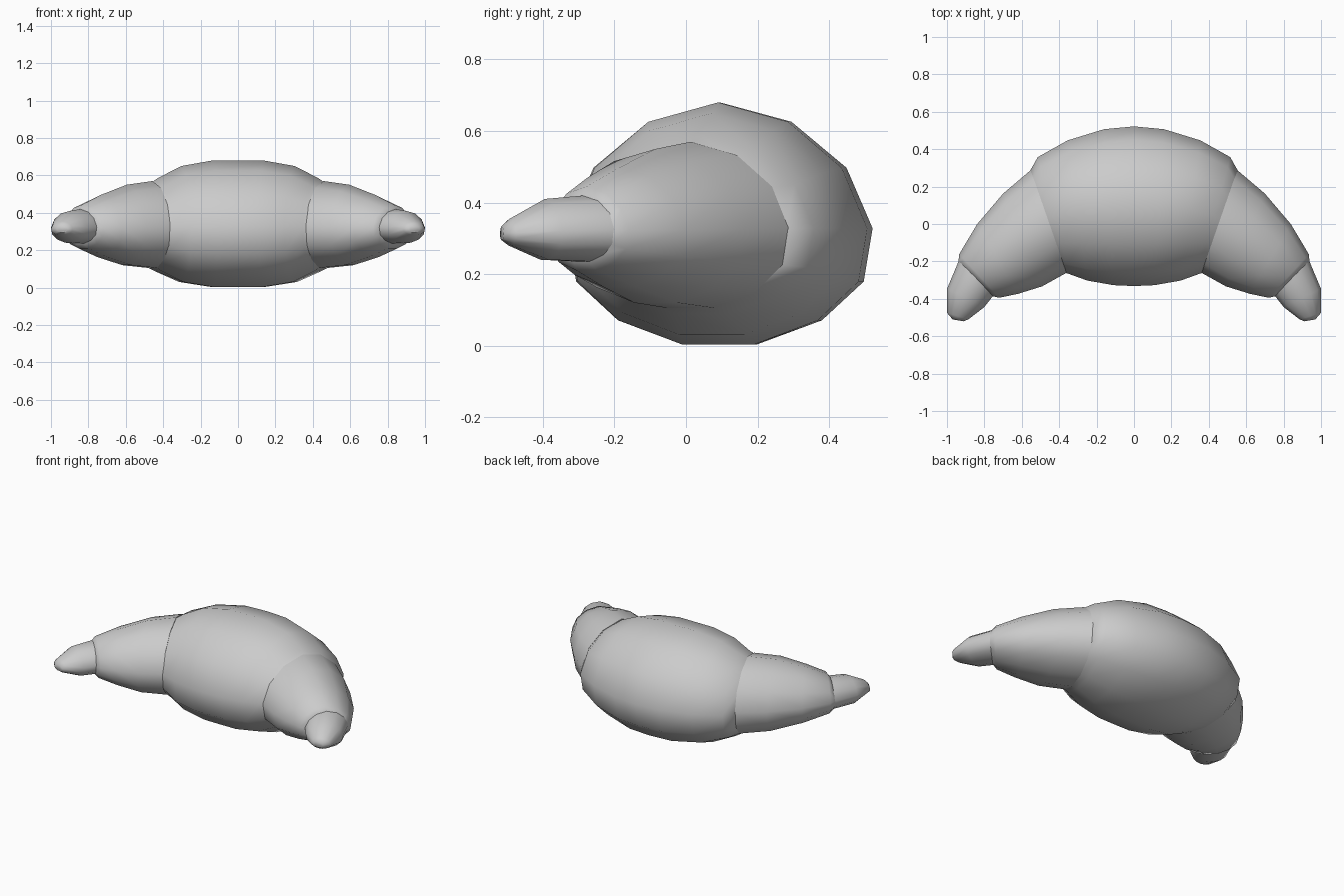
import bpy
import bmesh
import math
from mathutils import Vector

cube = bpy.data.objects.get("Cube")
if cube:
    bpy.data.objects.remove(cube)

dough = bpy.data.materials.new("pale_grey_dough")
dough.use_nodes = True
dough.diffuse_color = (0.6, 0.6, 0.6, 1)
dough.node_tree.nodes["Principled BSDF"].inputs["Base Color"].default_value = (0.6, 0.6, 0.6, 1)

SIDES = 13
# Relative heights of the section from its top point down to its flat base
HEIGHTS = (1, 0.92, 0.73, 0.48, 0.26, 0.10, 0)


def loft(name, rings):
    """Skin rings given as outer xy, inner xy, top z, bottom z."""
    bm = bmesh.new()
    loops = []
    for ox, oy, ix, iy, top, bottom in rings:
        outer, inner = Vector((ox, oy, 0)), Vector((ix, iy, 0))
        loop = []
        for k in range(SIDES):
            side = math.sin(math.tau * k / SIDES)
            p = (outer + inner) / 2 + (outer - inner) / 2 * side
            p.z = bottom + (top - bottom) * HEIGHTS[min(k, SIDES - k)]
            loop.append(bm.verts.new(p))
        loops.append(loop)
    for a, b in zip(loops, loops[1:]):
        for k in range(SIDES):
            n = (k + 1) % SIDES
            bm.faces.new((a[k], a[n], b[n], b[k]))
    bm.faces.new(loops[0])
    bm.faces.new(loops[-1])
    bmesh.ops.recalc_face_normals(bm, faces=bm.faces)
    mesh = bpy.data.meshes.new(name)
    bm.to_mesh(mesh)
    bm.free()
    mesh.materials.append(dough)
    obj = bpy.data.objects.new(name, mesh)
    bpy.context.collection.objects.link(obj)
    bpy.ops.object.select_all(action="DESELECT")
    obj.select_set(True)
    bpy.context.view_layer.objects.active = obj
    bpy.ops.object.shade_smooth_by_angle(angle=math.radians(50))


def mirrored(rings):
    return [(-ox, oy, -ix, iy, t, b) for ox, oy, ix, iy, t, b in rings]


# Fat middle roll, fanned around the bend
half = [
    (0.16, 0.51, 0.11, -0.33, 0.68, 0.003),
    (0.355, 0.45, 0.25, -0.305, 0.65, 0.03),
    (0.515, 0.36, 0.345, -0.27, 0.585, 0.09),
    (0.56, 0.28, 0.37, -0.262, 0.56, 0.11),
]
centre = [(0, 0.525, 0, -0.335, 0.68, 0.003)]
loft("middle_roll", mirrored(half)[::-1] + centre + half)

# Tapered side rolls
horn = [
    (0.553, 0.29, 0.36, -0.263, 0.57, 0.105),
    (0.70, 0.165, 0.49, -0.335, 0.55, 0.12),
    (0.84, 0.0, 0.62, -0.375, 0.497, 0.165),
    (0.935, -0.16, 0.72, -0.395, 0.445, 0.21),
    (0.94, -0.205, 0.755, -0.387, 0.41, 0.24),
]

# Small blunt end tips
tip = [
    (0.935, -0.19, 0.745, -0.375, 0.42, 0.235),
    (1.0, -0.345, 0.80, -0.445, 0.41, 0.24),
    (1.0, -0.475, 0.885, -0.51, 0.355, 0.28),
    (0.97, -0.51, 0.91, -0.52, 0.335, 0.295),
]
for part, rings in (("side_roll", horn), ("end_tip", tip)):
    loft("left_" + part, rings)
    loft("right_" + part, mirrored(rings))
